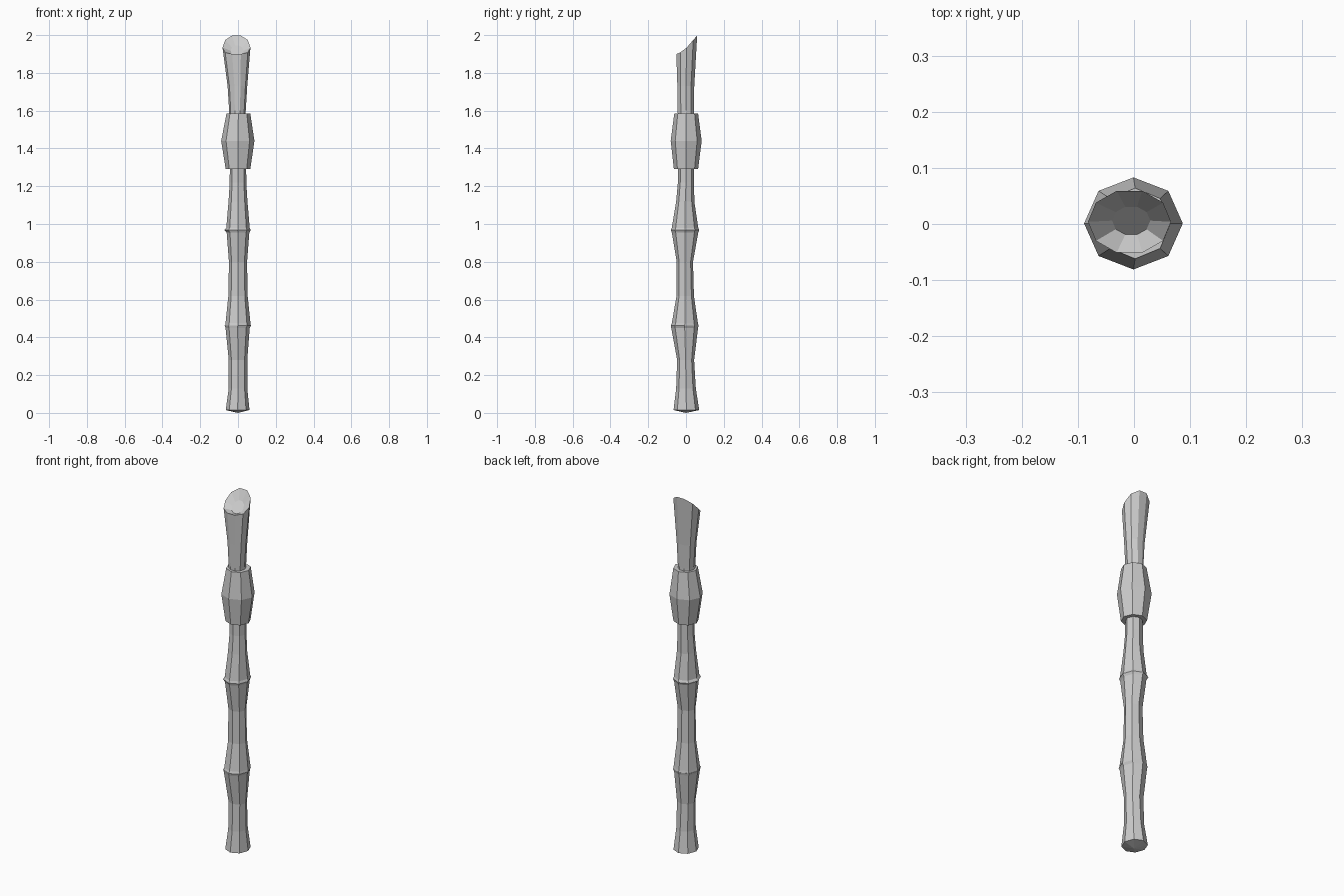
import bpy, bmesh
from math import sin, cos, tau


def ring(bm, n, cx, cy, rx, ry, height):
    """Ring of n vertices; height is a number or a function of y."""
    verts = []
    for k in range(n):
        x = cx + rx * cos(tau * k / n)
        y = cy + ry * sin(tau * k / n)
        z = height(y) if callable(height) else height
        verts.append(bm.verts.new((x, y, z)))
    return verts


def bridge(bm, a, b):
    for k in range(len(a)):
        j = (k + 1) % len(a)
        bm.faces.new((a[k], a[j], b[j], b[k]))


def loft(name, n, sections, bottom_tip=None):
    """Skin a stack of rings (cx, cy, rx, ry, height) and close both ends."""
    bm = bmesh.new()
    rings = [ring(bm, n, *s) for s in sections]
    for a, b in zip(rings, rings[1:]):
        bridge(bm, a, b)
    if bottom_tip:
        tip = bm.verts.new(bottom_tip)
        for k in range(n):
            bm.faces.new((tip, rings[0][(k + 1) % n], rings[0][k]))
    else:
        bm.faces.new(rings[0][::-1])
    bm.faces.new(rings[-1])
    bmesh.ops.recalc_face_normals(bm, faces=bm.faces)
    mesh = bpy.data.meshes.new(name)
    bm.to_mesh(mesh)
    bm.free()
    obj = bpy.data.objects.new(name, mesh)
    bpy.context.collection.objects.link(obj)
    return obj


# Bamboo shaft sections, waisted between flared joints
loft("lower_cane", 8, [
    (-0.002, 0.002, 0.063, 0.068, 0.015),
    (0, 0, 0.049, 0.052, 0.13),
    (0, -0.002, 0.049, 0.045, 0.28),
    (-0.002, -0.007, 0.064, 0.071, 0.45),
    (-0.001, -0.007, 0.070, 0.074, 0.463),
], bottom_tip=(0, 0, 0))
loft("middle_cane", 8, [
    (0, -0.007, 0.068, 0.073, 0.463),
    (0, -0.006, 0.066, 0.069, 0.475),
    (0, -0.004, 0.051, 0.046, 0.62),
    (0, -0.006, 0.048, 0.043, 0.80),
    (0, -0.005, 0.060, 0.070, 0.955),
    (-0.002, -0.005, 0.070, 0.075, 0.968),
])
loft("upper_cane", 8, [
    (-0.002, -0.005, 0.070, 0.075, 0.968),
    (0, -0.005, 0.062, 0.070, 0.98),
    (0, -0.004, 0.050, 0.048, 1.12),
    (0, 0, 0.044, 0.043, 1.22),
    (0, 0, 0.043, 0.042, 1.35),
])

# Thick faceted collar
loft("collar", 8, [
    (0, 0, 0.065, 0.064, 1.29),
    (-0.001, 0.001, 0.088, 0.082, 1.44),
    (0.002, 0.001, 0.063, 0.063, 1.585),
])


# Flared tip with a slanted, scooped cut
def cut(y):
    return 1.915 + (y + 0.013) * (1.15 if y > -0.013 else 0.4)


loft("cut_tip", 10, [
    (-0.003, 0, 0.043, 0.045, 1.50),
    (-0.003, -0.001, 0.044, 0.045, 1.60),
    (-0.003, -0.001, 0.052, 0.047, 1.73),
    (-0.008, 0.004, 0.074, 0.058, lambda y: cut(y)),
    (-0.005, 0.006, 0.034, 0.026, lambda y: cut(y) - 0.02),
])
